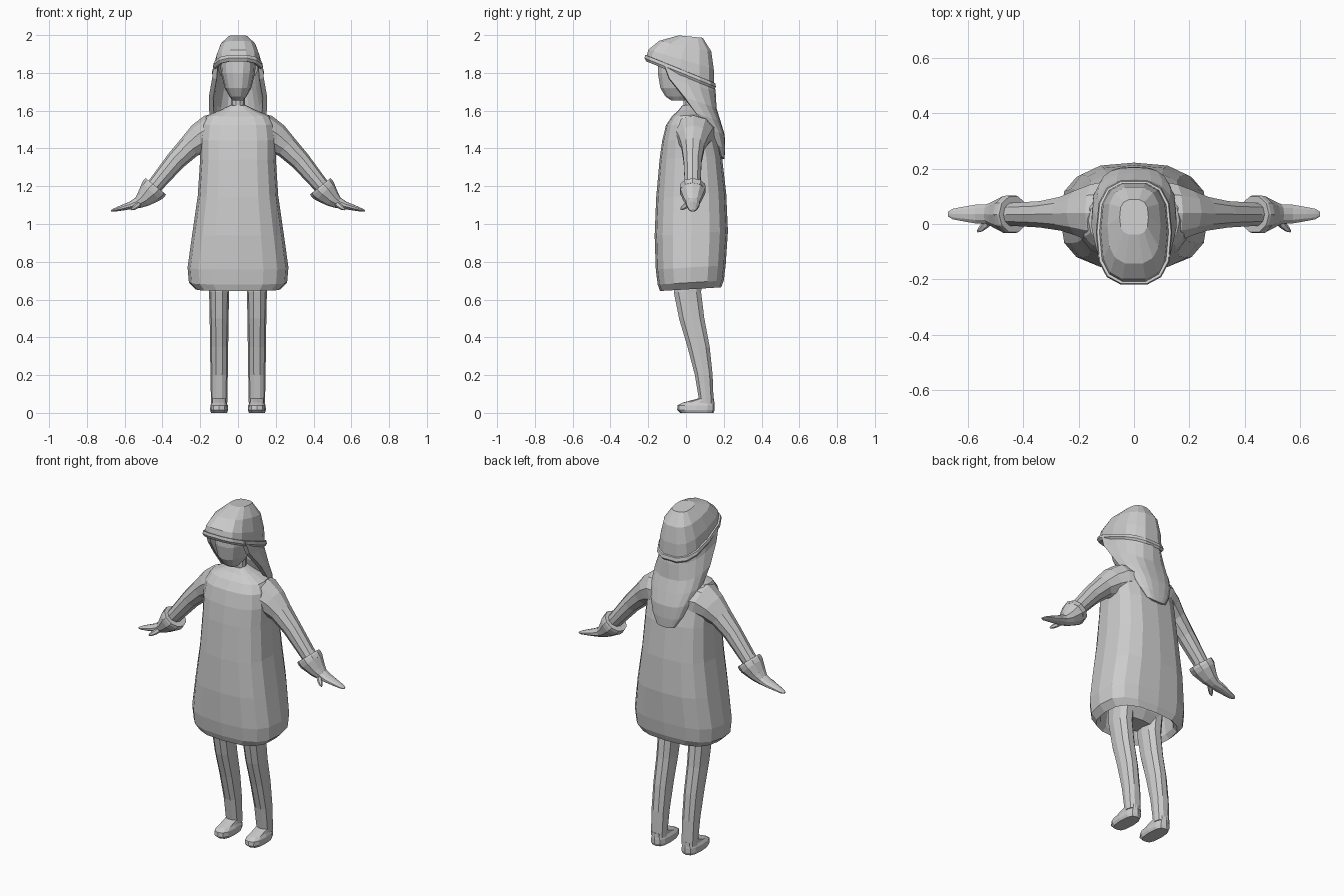
import bpy, bmesh, math
from mathutils import Vector


def spow(v, e):
    return math.copysign(abs(v) ** e, v)


def level(z, w, yf, yb, k=0.0, xc=0.0, n=16, p=2.8):
    """Rounded ring at height z, from front yf to back yb, tilted by slope k."""
    yc, d = (yf + yb) / 2, (yb - yf) / 2
    pts = []
    for i in range(n):
        a = 2 * math.pi * i / n
        dy = d * spow(math.sin(a), 2 / p)
        pts.append(Vector((xc + w * spow(math.cos(a), 2 / p), yc + dy, z + k * dy)))
    return pts


def loft(name, rings, around=True, loop=False, caps=(True, True), mirror=False):
    bm = bmesh.new()
    rows = [[bm.verts.new(p) for p in r] for r in rings]
    n = len(rows[0])
    pairs = list(zip(rows, rows[1:])) + ([(rows[-1], rows[0])] if loop else [])
    for a, b in pairs:
        for i in range(n if around else n - 1):
            j = (i + 1) % n
            bm.faces.new((a[i], a[j], b[j], b[i]))
    if around and not loop:
        if caps[0]:
            bm.faces.new(rows[0])
        if caps[1]:
            bm.faces.new(rows[-1])
    bmesh.ops.recalc_face_normals(bm, faces=bm.faces)
    me = bpy.data.meshes.new(name)
    bm.to_mesh(me)
    bm.free()
    ob = bpy.data.objects.new(name, me)
    bpy.context.collection.objects.link(ob)
    if mirror:
        ob.modifiers.new("mirror", 'MIRROR').use_mirror_merge = False
    return ob


def sweep(name, stations, n=10):
    """Mirrored limb through stations (x, y, z, in-plane radius, y radius)."""
    c = [Vector(s[:3]) for s in stations]
    rings = []
    for i, s in enumerate(stations):
        t = (c[min(i + 1, len(c) - 1)] - c[max(i - 1, 0)]).normalized()
        u = t.cross(Vector((0, 1, 0))).normalized()
        v = u.cross(t)
        rings.append([c[i] + u * s[3] * math.cos(2 * math.pi * j / n)
                      + v * s[4] * math.sin(2 * math.pi * j / n) for j in range(n)])
    return loft(name, rings, mirror=True)


# Coat with a turned-in hem
loft("coat", [level(z, w, f, b, 0.06) for z, w, f, b in (
    (0.80, .19, -.11, .15), (0.68, .205, -.12, .165), (0.655, .225, -.138, .186),
    (0.69, .26, -.15, .2), (0.77, .267, -.16, .21), (0.95, .242, -.166, .222),
    (1.15, .213, -.158, .213), (1.35, .2, -.14, .19), (1.45, .2, -.126, .165),
    (1.53, .19, -.106, .135), (1.575, .165, -.075, .1), (1.605, .09, -.04, .075),
    (1.63, .04, -.02, .055))])

# Sleeves
sweep("sleeve", [(.1, .04, 1.48, .1, .12), (.15, .04, 1.478, .1, .108),
                 (.2, .04, 1.452, .083, .085), (.255, .037, 1.41, .063, .064),
                 (.33, .035, 1.335, .053, .05), (.43, .035, 1.215, .043, .044),
                 (.46, .035, 1.18, .04, .042)])

# Flared gloves with thumbs
sweep("glove", [(.452, .035, 1.18, .045, .045), (.44, .035, 1.192, .06, .06),
                (.443, .035, 1.19, .07, .07), (.458, .035, 1.175, .068, .07),
                (.5, .035, 1.132, .045, .05), (.53, .036, 1.112, .03, .037),
                (.57, .036, 1.098, .02, .036), (.62, .036, 1.084, .014, .027),
                (.655, .036, 1.074, .009, .02), (.672, .036, 1.07, .004, .009)][3:])
sweep("glove_cuff", [(.435, .035, 1.2, .068, .068), (.443, .035, 1.19, .071, .071),
                     (.46, .035, 1.172, .068, .07)])
sweep("thumb", [(.52, .02, 1.11, .016, .018), (.54, -.005, 1.093, .014, .014),
                (.556, -.02, 1.082, .01, .01), (.566, -.027, 1.076, .004, .004)], n=6)

# Hips, legs and feet
loft("hips", [level(z, w, f, b, n=12) for z, w, f, b in (
    (.67, .09, -.05, .07), (.72, .15, -.07, .1), (.84, .16, -.08, .12))])
loft("leg", [level(z, w, f, b, xc=.1, n=10, p=2.3) for z, w, f, b in (
    (.85, .056, -.07, .11), (.64, .053, -.068, .083), (.5, .05, -.04, .1),
    (.35, .048, .005, .128), (.2, .046, .045, .143), (.05, .043, .07, .148))],
    mirror=True)
loft("foot", [level(z, w, f, b, xc=.1, n=12) for z, w, f, b in (
    (0, .042, -.03, .146), (.015, .048, -.047, .152), (.04, .046, -.045, .152),
    (.055, .038, -.015, .15), (.075, .038, .06, .148))], mirror=True)

# Neck and head
loft("neck", [level(z, r, .02 - r, .02 + r, n=10, p=2)
              for z, r in ((1.58, .045), (1.63, .036), (1.72, .036))])
loft("head", [level(z, w, f, b, n=14, p=2.5) for z, w, f, b in (
    (1.655, .028, -.08, .0), (1.675, .045, -.11, .04), (1.72, .07, -.138, .08),
    (1.8, .09, -.152, .11), (1.87, .096, -.148, .11))])

# Long hair hanging from the hat to a rounded tongue at the back
rows = []
for w, yf, yb, zf, zb in ((.118, -.12, .135, 1.85, 1.76), (.125, -.09, .145, 1.77, 1.70),
                          (.143, -.01, .15, 1.67, 1.61), (.14, .05, .172, 1.59, 1.54),
                          (.118, .11, .193, 1.51, 1.47), (.09, .155, .195, 1.43, 1.4),
                          (.055, .178, .192, 1.37, 1.345)):
    row = []
    for i in range(11):
        a = math.pi * (i / 10 - .5)
        c = max(math.cos(a), 0) ** .75
        row.append(Vector((w * spow(math.sin(a), .75), yf + (yb - yf) * c, zf + (zb - zf) * c)))
    rows.append(row)
hair = loft("hair", rows, around=False)
sol = hair.modifiers.new("thickness", 'SOLIDIFY')
sol.thickness, sol.offset = .024, 0

# Tilted hat dome and its rolled brim
loft("hat", [level(z, w, f, b, k, n=14) for z, w, f, b, k in (
    (1.81, .126, -.213, .152, -.405), (1.872, .12, -.203, .15, -.29),
    (1.942, .096, -.145, .136, -.2), (1.992, .052, -.04, .09, -.1))],
    caps=(False, True))
loft("hat_brim", [level(1.808 + dz, .126 + d, -.211 - d, .15 + d, -.405, n=14)
                  for d, dz in ((-.012, -.014), (.004, -.02), (.012, -.006),
                                (.008, .012), (-.012, .014))], loop=True)
